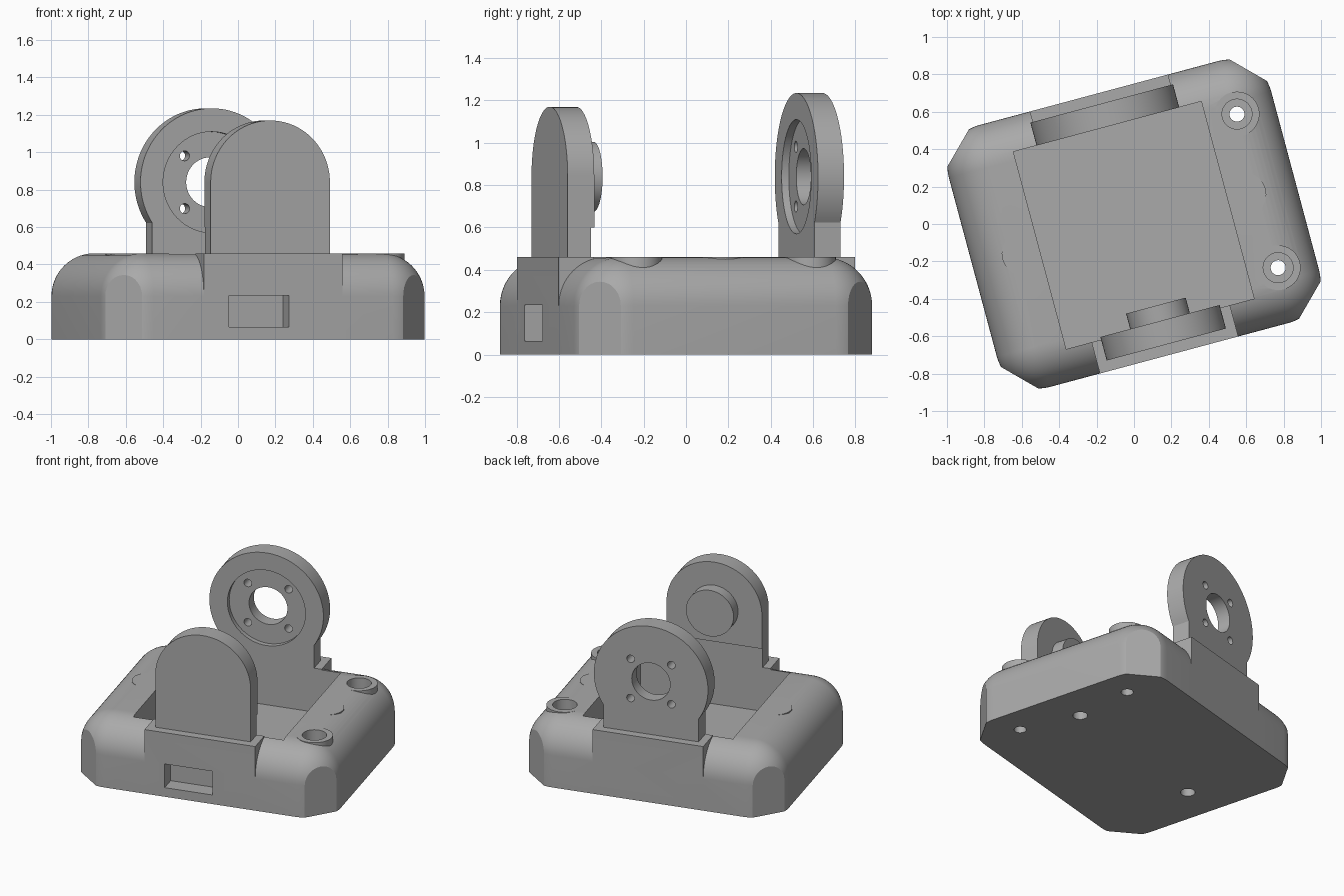
import bpy, bmesh, math
from mathutils import Vector, Matrix

if "Cube" in bpy.data.objects:
    bpy.data.objects.remove(bpy.data.objects["Cube"])

TURN = math.radians(15)      # the whole housing is turned on its base
HU, HV, H, R = 0.892, 0.725, 0.46, 0.23
AXIS_Z = 0.84                # height of the pivot axis

grey = bpy.data.materials.new("plain_grey")
grey.diffuse_color = (0.4, 0.4, 0.4, 1)
grey.use_nodes = True
grey.node_tree.nodes["Principled BSDF"].inputs["Base Color"].default_value = grey.diffuse_color


def finish(bm, name):
    bmesh.ops.recalc_face_normals(bm, faces=bm.faces[:])
    mesh = bpy.data.meshes.new(name)
    bm.to_mesh(mesh)
    bm.free()
    mesh.materials.append(grey)
    ob = bpy.data.objects.new(name, mesh)
    bpy.context.collection.objects.link(ob)
    return ob


def box(u0, u1, v0, v1, z0, z1, name="box"):
    bm = bmesh.new()
    bmesh.ops.create_cube(bm, size=1)
    for v in bm.verts:
        v.co = Vector(((u0 + u1) / 2 + v.co.x * (u1 - u0),
                       (v0 + v1) / 2 + v.co.y * (v1 - v0),
                       (z0 + z1) / 2 + v.co.z * (z1 - z0)))
    return finish(bm, name)


def prism(pts, axis, a, b, name="prism"):
    """Extrude a 2D outline from a to b along y (outline in x,z) or z (outline in x,y)."""
    bm = bmesh.new()
    put = (lambda p, t: (p[0], t, p[1])) if axis == 'y' else (lambda p, t: (p[0], p[1], t))
    lo = [bm.verts.new(put(p, a)) for p in pts]
    hi = [bm.verts.new(put(p, b)) for p in pts]
    bm.faces.new(lo)
    bm.faces.new(hi)
    n = len(pts)
    for i in range(n):
        bm.faces.new((lo[i], lo[(i + 1) % n], hi[(i + 1) % n], hi[i]))
    return finish(bm, name)


def arc(cx, cy, r, a0, a1, n):
    return [(cx + r * math.cos(a0 + (a1 - a0) * i / n),
             cy + r * math.sin(a0 + (a1 - a0) * i / n)) for i in range(n + 1)]


def cyl(cx, cy, r, axis, a, b, n=48, name="cyl"):
    return prism(arc(cx, cy, r, 0, math.tau, n)[:-1], axis, a, b, name)


def boolean(target, tools, op):
    for tool in tools:
        m = target.modifiers.new("bool", 'BOOLEAN')
        m.operation, m.solver, m.object = op, 'EXACT', tool
        dg = bpy.context.evaluated_depsgraph_get()
        mesh = bpy.data.meshes.new_from_object(target.evaluated_get(dg))
        target.modifiers.clear()
        target.data = mesh
        bpy.data.objects.remove(tool)


# Base: ball-cornered block as a hull, with its four upright corners sliced off
bm = bmesh.new()
N = 14
for su in (-1, 1):
    for sv in (-1, 1):
        for i in range(N + 1):
            a = math.pi / 2 * i / N
            cu, cv = math.cos(a), math.sin(a)
            for j in range(N + 1):
                e = math.pi / 2 * j / N
                r = R * math.cos(e)
                bm.verts.new((su * (HU - R + r * cu), sv * (HV - R + r * cv), H - R + R * math.sin(e)))
            bm.verts.new((su * (HU - R + R * cu), sv * (HV - R + R * cv), 0))
bmesh.ops.remove_doubles(bm, verts=bm.verts[:], dist=1e-5)
hull = bmesh.ops.convex_hull(bm, input=bm.verts[:])
bmesh.ops.delete(bm, geom=[v for v in bm.verts if not v.link_faces], context='VERTS')
bmesh.ops.dissolve_limit(bm, angle_limit=0.002, verts=bm.verts[:], edges=bm.edges[:])
for su in (-1, 1):
    for sv in (-1, 1):
        bmesh.ops.bisect_plane(bm, geom=bm.verts[:] + bm.edges[:] + bm.faces[:], dist=1e-6,
                               plane_co=(su * 0.803, sv * 0.636, 0), plane_no=(su, sv, 0), clear_outer=True)
        bmesh.ops.holes_fill(bm, edges=[e for e in bm.edges if e.is_boundary])
base = finish(bm, "base")

# Arm seats and screw bosses joined to the base
boolean(base, [box(-0.383, 0.383, -HV, -0.5, 0, H), box(-0.383, 0.383, 0.5, HV, 0, H)], 'UNION')
boolean(base, [cyl(0.684, s * 0.425, 0.12, 'z', 0.1, H) for s in (-1, 1)]
        + [cyl(s * 0.61, 0, 0.118, 'z', 0.1, H) for s in (-1, 1)], 'UNION')

# Pocket, screw holes, magnet holes and the front socket cut out of the base
boolean(base, [box(-0.523, 0.517, -0.552, 0.54, 0.145, 0.6),
               box(-0.244, 0.087, -0.9, -0.61, 0.065, 0.235)], 'DIFFERENCE')
for s in (-1, 1):
    boolean(base, [cyl(0.684, s * 0.425, 0.08, 'z', 0.2, 0.7),
                   cyl(0.684, s * 0.425, 0.04, 'z', -0.1, 0.3, 32),
                   cyl(s * 0.61, 0, 0.048, 'z', -0.1, 0.3, 32)], 'DIFFERENCE')

# Front arm: round-topped plate with a pivot pin, relieved above the pocket
front_arm = prism([(-0.33, H)] + [(0.33, H)] + arc(0, AXIS_Z, 0.33, 0, math.pi, 40),
                  'y', -0.667, -0.537, "front_arm")
boolean(front_arm, [box(-0.523, 0.517, -0.552, 0.54, 0.145, 0.6)], 'DIFFERENCE')
pivot_pin = cyl(0, AXIS_Z, 0.165, 'y', -0.56, -0.452, 48, "pivot_pin")

# Back arm: ring on a neck, with a recess, a centre hole and four screw holes
t = math.acos(0.33 / 0.395)
back_arm = prism([(-0.33, H), (0.33, H)] + arc(0, AXIS_Z, 0.395, -t, math.pi + t, 64),
                 'y', 0.54, 0.667, "back_arm")
boolean(back_arm, [cyl(0, AXIS_Z, 0.27, 'y', 0.4, 0.575, 64),
                   cyl(0, AXIS_Z, 0.133, 'y', 0.4, 0.8)]
        + [cyl(a * 0.141, AXIS_Z + b * 0.141, 0.027, 'y', 0.4, 0.8, 20)
           for a in (-1, 1) for b in (-1, 1)], 'DIFFERENCE')

# Turn everything and smooth the round surfaces
bpy.ops.object.select_all(action='DESELECT')
for ob in (base, front_arm, pivot_pin, back_arm):
    ob.data.transform(Matrix.Rotation(TURN, 4, 'Z'))
    ob.select_set(True)
    bpy.context.view_layer.objects.active = ob
bpy.ops.object.shade_smooth_by_angle(angle=math.radians(25))
